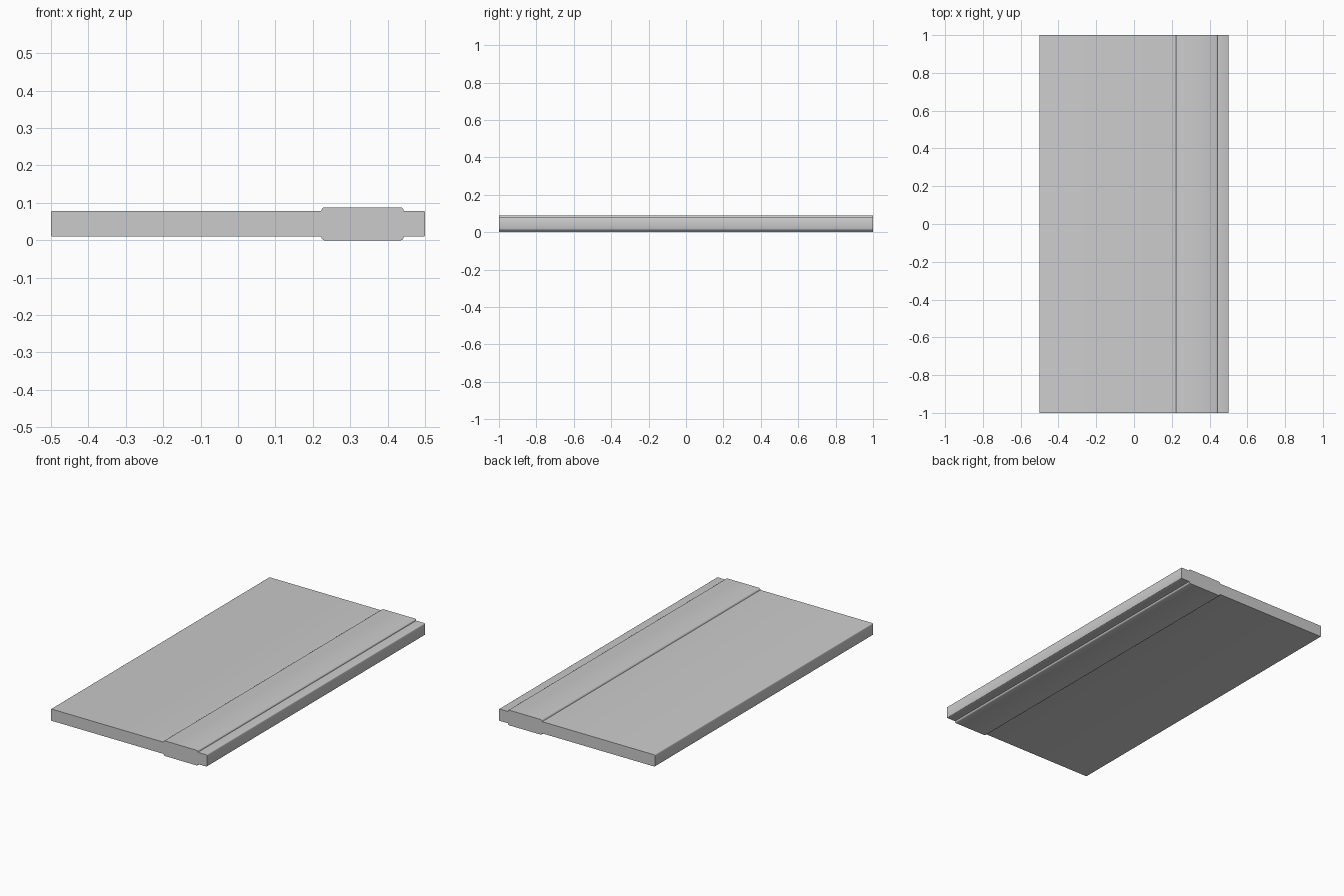
import bpy, bmesh, math

if "Cube" in bpy.data.objects:
    bpy.data.objects.remove(bpy.data.objects["Cube"])

MID = 0.044        # height of the horizontal symmetry plane
HALF_LENGTH = 1.0

# Upper half of the cross-section (x, height above the mid plane):
# thin panel with eased edges and a thicker raised band near the right side
upper = [
    (-0.500, 0.031), (-0.499, 0.033), (-0.497, 0.034),
    (0.222, 0.034), (0.224, 0.039), (0.226, 0.042), (0.230, 0.044),
    (0.436, 0.044), (0.440, 0.042), (0.442, 0.039), (0.443, 0.034),
    (0.497, 0.034), (0.499, 0.033), (0.500, 0.031),
]
# Mirror for the underside
section = upper + [(x, -h) for x, h in reversed(upper)]

# Extrude the section along y
bm = bmesh.new()
verts = [bm.verts.new((x, -HALF_LENGTH, MID + h)) for x, h in section]
face = bm.faces.new(verts)
result = bmesh.ops.extrude_face_region(bm, geom=[face])
moved = [g for g in result["geom"] if isinstance(g, bmesh.types.BMVert)]
bmesh.ops.translate(bm, verts=moved, vec=(0, 2 * HALF_LENGTH, 0))
bmesh.ops.recalc_face_normals(bm, faces=bm.faces)

mesh = bpy.data.meshes.new("banded_panel")
bm.to_mesh(mesh)
bm.free()
panel = bpy.data.objects.new("banded_panel", mesh)
bpy.context.collection.objects.link(panel)

# Smooth the eased edges, keep the ends crisp
bpy.context.view_layer.objects.active = panel
panel.select_set(True)
bpy.ops.object.shade_smooth_by_angle(angle=math.radians(50))
